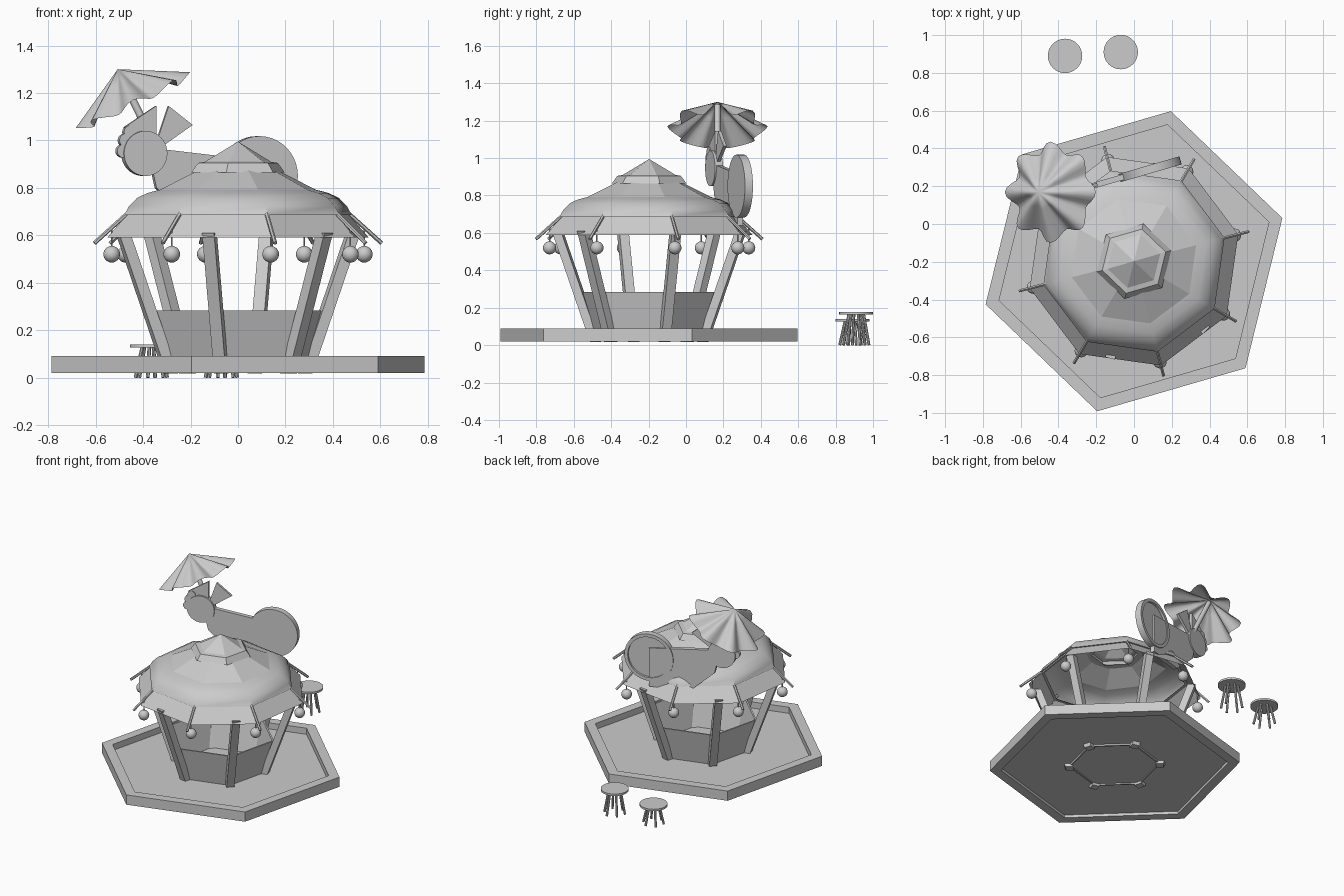
import bpy, bmesh
from math import sin, cos, radians, pi
from mathutils import Vector, Matrix

cube = bpy.data.objects.get("Cube")
if cube:
    bpy.data.objects.remove(cube, do_unlink=True)

grey = bpy.data.materials.new("plain_grey")
grey.use_nodes = True
grey.diffuse_color = (0.6, 0.6, 0.6, 1)
grey.node_tree.nodes["Principled BSDF"].inputs["Base Color"].default_value = (0.6, 0.6, 0.6, 1)

CENTRE = Vector((0, -0.197, 0))
HEX, OCT = radians(16.2), radians(14.5)


def build(name, bm, smooth=None, matrix=None):
    bmesh.ops.recalc_face_normals(bm, faces=bm.faces)
    me = bpy.data.meshes.new(name)
    bm.to_mesh(me)
    bm.free()
    me.materials.append(grey)
    ob = bpy.data.objects.new(name, me)
    bpy.context.collection.objects.link(ob)
    if matrix:
        ob.matrix_world = matrix
    if smooth:
        bpy.ops.object.select_all(action='DESELECT')
        ob.select_set(True)
        bpy.context.view_layer.objects.active = ob
        bpy.ops.object.shade_smooth_by_angle(angle=radians(smooth))
    return ob


def polar(r, a, z):
    return CENTRE + Vector((r * cos(a), r * sin(a), z))


def loft(rings, closed=False, caps=False):
    """Skin a list of equal rings of points."""
    bm = bmesh.new()
    loops = [[bm.verts.new(p) for p in ring] for ring in rings]
    pairs = list(zip(loops, loops[1:])) + ([(loops[-1], loops[0])] if closed else [])
    for a, b in pairs:
        for i in range(len(a)):
            j = (i + 1) % len(a)
            bm.faces.new((a[i], a[j], b[j], b[i]))
    if caps:
        bm.faces.new(loops[0])
        bm.faces.new(loops[-1])
    bmesh.ops.remove_doubles(bm, verts=bm.verts, dist=1e-5)
    return bm


def lathe(name, profile, sides, turn, closed=False, smooth=None, caps=False):
    rings = [[polar(r, turn + 2 * pi * i / sides, z) for i in range(sides)] for r, z in profile]
    return build(name, loft(rings, closed, caps), smooth)


def rod(name, a, b, radius, sides=8, smooth=40):
    a, b = Vector(a), Vector(b)
    bm = bmesh.new()
    bmesh.ops.create_cone(bm, cap_ends=True, segments=sides, radius1=radius,
                          radius2=radius, depth=(b - a).length)
    turn = (b - a).to_track_quat('Z', 'Y').to_matrix().to_4x4()
    return build(name, bm, smooth, Matrix.Translation((a + b) / 2) @ turn)


# Hexagonal platform with raised rim
lathe("platform_rim", [(0.818, 0.02), (0.818, 0.09), (0.744, 0.09), (0.744, 0.02)], 6, HEX, closed=True)
lathe("platform_floor", [(0.75, 0.04), (0.75, 0.046)], 6, HEX, caps=True)

# Counter wall
lathe("counter_wall", [(0.30, 0.03), (0.367, 0.283), (0.355, 0.283), (0.288, 0.03)], 6, HEX, closed=True)

# Leaning posts
for k in range(6):
    a = HEX + k * pi / 3
    out, side = Vector((cos(a), sin(a), 0)), Vector((-sin(a), cos(a), 0))
    ends = []
    for r, z in ((0.295, 0.017), (0.505, 0.61)):
        ends.append([polar(r, a, z) + out * u + side * v
                     for u, v in ((-.025, -.026), (.025, -.026), (.025, .026), (-.025, .026))])
    build(f"post_{k + 1}", loft(ends, caps=True))

# Roof tiers
lathe("roof_skirt", [(0.57, 0.59), (0.475, 0.695)], 8, OCT)
lathe("roof_dome", [(0.465, 0.685), (0.495, 0.685), (0.475, 0.722), (0.44, 0.757),
                    (0.395, 0.778), (0.34, 0.792)], 8, OCT, smooth=35)
lathe("roof_cone", [(0.34, 0.792), (0.17, 0.875)], 8, OCT)
lathe("roof_cupola", [(0.15, 0.865), (0.205, 0.865), (0.175, 0.905), (0.145, 0.91),
                      (0.0, 0.995)], 6, HEX)

# Eave brackets with hanging lamps
for k in range(8):
    a = OCT + k * pi / 4
    rod(f"bracket_{k + 1}", polar(0.455, a, 0.715), polar(0.625, a, 0.567), 0.009, 6)
    rod(f"lamp_cord_{k + 1}", polar(0.55, a, 0.54), polar(0.55, a, 0.625), 0.004, 6)
    bm = bmesh.new()
    bmesh.ops.create_uvsphere(bm, u_segments=20, v_segments=12, radius=0.035)
    build(f"lamp_{k + 1}", bm, 60, Matrix.Translation(polar(0.55, a, 0.52)))

# Bird sign, drawn in its own upright plane: u along, z up, thickness across
SIGN = Matrix.Translation((0.085, 0.29, 0)) @ Matrix.Rotation(HEX, 4, 'Z')


def plate(name, points, thick, shift=0.0, smooth=None):
    rings = [[(u, shift + s * thick / 2, z) for u, z in points] for s in (-1, 1)]
    return build(name, loft(rings, caps=True), smooth, SIGN)


def circle(u, z, r, n=40):
    return [(u + r * cos(2 * pi * i / n), z + r * sin(2 * pi * i / n)) for i in range(n)]


plate("sign_body", [(-0.49, 0.97), (0, 0.915), (0, 0.64), (-0.27, 0.64), (-0.45, 0.80)], 0.03)

# Round tail disc, dished on the back
steps = [(0.168, -0.022), (0.168, 0.022), (0.145, 0.022), (0.145, 0.005)]
build("sign_tail_disc", loft([[(u, y, z) for u, z in circle(0, 0.85, r)] for r, y in steps],
                             caps=True), 35, SIGN)

plate("sign_head", circle(-0.50, 0.945, 0.095), 0.045, smooth=35)
for k, (u, z) in enumerate(((-0.585, 1.0), (-0.595, 0.955), (-0.565, 1.035))):
    plate(f"sign_comb_{k + 1}", circle(u, z, 0.028, 16), 0.03, smooth=35)

# Flared bow on the head
plate("bow_left", [(-0.59, 1.055), (-0.45, 1.145), (-0.45, 1.02), (-0.475, 1.0)], 0.018)
plate("bow_right", [(-0.445, 1.0), (-0.395, 1.145), (-0.29, 1.065), (-0.415, 0.98)], 0.018)

# Tilted fluted parasol
tip = Vector((-0.507, 0.168, 1.30))
axis = Vector((0.44, 0, -0.9)).normalized()
tilt = Matrix.Translation(tip) @ axis.to_track_quat('Z', 'Y').to_matrix().to_4x4()
rings = []
for t in (0.0, 0.35, 0.7, 1.0):
    ring = []
    for i in range(64):
        a = 2 * pi * i / 64
        wave = cos(8 * a)
        r = t * (0.24 + 0.028 * wave)
        ring.append((r * cos(a), r * sin(a), t * (0.16 - 0.015 * wave)))
    rings.append(ring)
build("parasol_canopy", loft(rings), 60, tilt)
rod("parasol_pole", tip + axis * 0.02, tip + axis * 0.41, 0.016, 12)

# Stools
for n, (x, y, top) in enumerate(((-0.365, 0.89, 0.14), (-0.07, 0.91, 0.178))):
    rod(f"stool_seat_{n + 1}", (x, y, top - 0.014), (x, y, top), 0.091, 32)
    for k in range(6):
        c, s = cos(k * pi / 3 + 0.3), sin(k * pi / 3 + 0.3)
        rod(f"stool_{n + 1}_leg_{k + 1}", (x + 0.07 * c, y + 0.07 * s, 0),
            (x + 0.04 * c, y + 0.04 * s, top - 0.01), 0.008)
